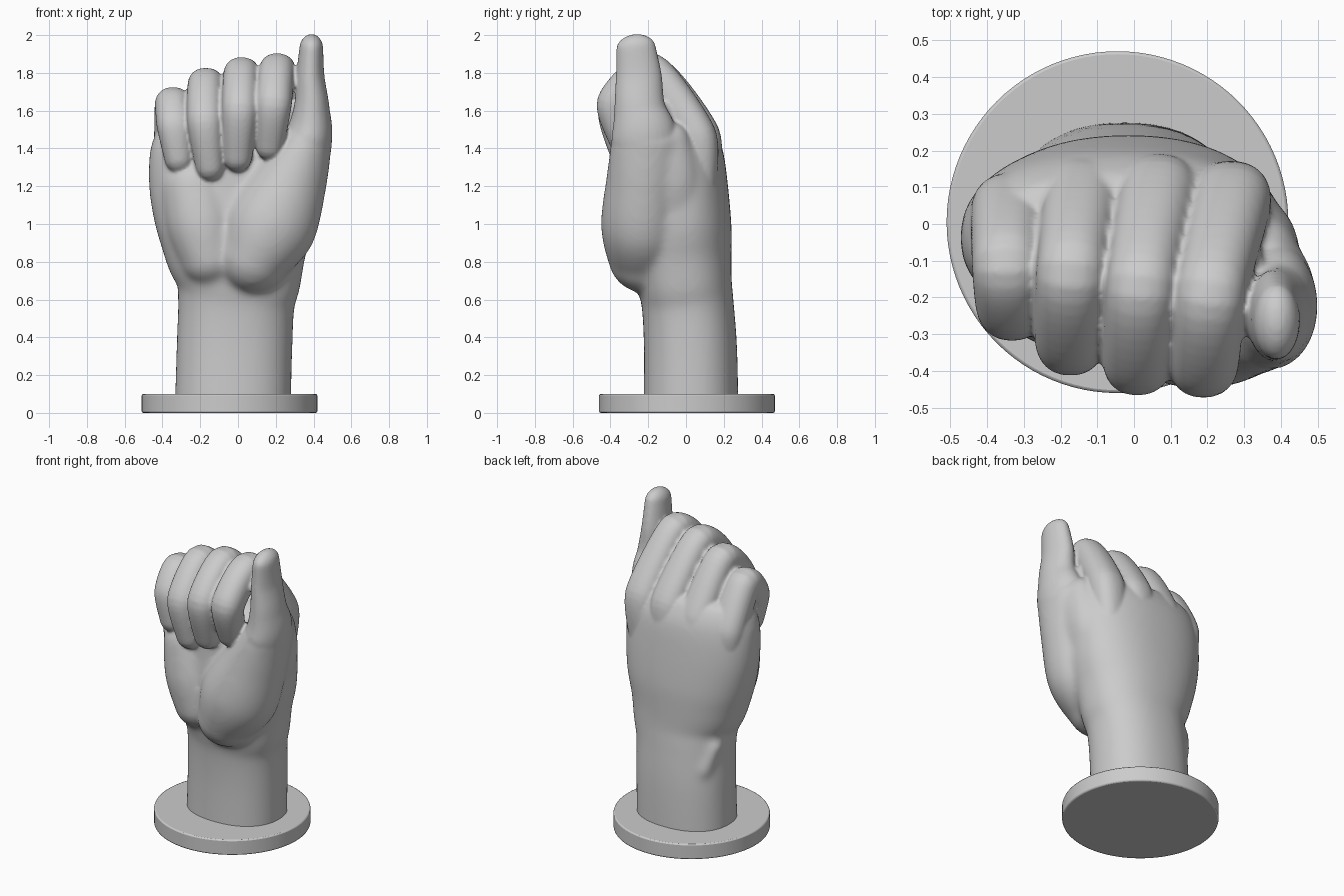
import bpy, bmesh, math
from mathutils import Vector

if "Cube" in bpy.data.objects:
    bpy.data.objects.remove(bpy.data.objects["Cube"])


def spline(pts, tight=1.0, steps=10):
    """Cardinal spline through rows of (x, y, z, half_width, half_depth)."""
    p = [pts[0]] + pts + [pts[-1]]
    out = []
    for i in range(1, len(p) - 2):
        for s in range(steps):
            t = s / steps
            row = []
            for a, b, c, d in zip(*p[i - 1:i + 3]):
                m0, m1 = tight * (c - a) / 2, tight * (d - b) / 2
                row.append((2*t**3 - 3*t*t + 1) * b + (t**3 - 2*t*t + t) * m0
                           + (3*t*t - 2*t**3) * c + (t**3 - t*t) * m1)
            out.append(row)
    return out + [list(pts[-1])]


def tube(bm, pts, caps=(0.1, 0.1), power=2.0, n=32, tight=1.0):
    """Closed rounded tube with changing oval section and domed ends."""
    rows = spline(pts, tight)
    centres = [Vector(r[:3]) for r in rows]
    tans = [(centres[min(i + 1, len(rows) - 1)] - centres[max(i - 1, 0)]).normalized()
            for i in range(len(rows))]
    rings = [(c, t, r[3], r[4]) for c, t, r in zip(centres, tans, rows)]

    def dome(ring, length, sign):
        c, t, w, d = ring
        angles = [math.radians(a) for a in (18, 36, 54, 70, 82, 88)]
        return [(c + t * sign * length * math.sin(a), t, w * math.cos(a), d * math.cos(a))
                for a in angles]
    if caps[0]:
        rings = dome(rings[0], caps[0], -1)[::-1] + rings
    if caps[1]:
        rings += dome(rings[-1], caps[1], 1)
    loops = []
    for c, t, w, d in rings:
        side = (Vector((1, 0, 0)) - t * t.x).normalized()
        up = t.cross(side)
        loop = []
        for k in range(n):
            a = 2 * math.pi * k / n
            u, v = math.cos(a), math.sin(a)
            u = math.copysign(abs(u) ** (2 / power), u)
            v = math.copysign(abs(v) ** (2 / power), v)
            loop.append(bm.verts.new(c + side * w * u + up * d * v))
        loops.append(loop)
    for a, b in zip(loops, loops[1:]):
        for k in range(n):
            bm.faces.new((a[k], a[(k + 1) % n], b[(k + 1) % n], b[k]))
    bm.faces.new(loops[0][::-1])
    bm.faces.new(loops[-1])


def fused(bm, name, voxel, iterations):
    """Object whose overlapping parts are fused into one softened skin."""
    bmesh.ops.recalc_face_normals(bm, faces=bm.faces)
    mesh = bpy.data.meshes.new(name)
    bm.to_mesh(mesh)
    bm.free()
    obj = bpy.data.objects.new(name, mesh)
    bpy.context.collection.objects.link(obj)
    remesh = obj.modifiers.new("fuse", 'REMESH')
    remesh.mode = 'VOXEL'
    remesh.voxel_size = voxel
    remesh.use_smooth_shade = True
    soften = obj.modifiers.new("soften", 'SMOOTH')
    soften.factor = 0.5
    soften.iterations = iterations
    return obj


def box_row(z, x0, x1, y0, y1):
    return ((x0 + x1) / 2, (y0 + y1) / 2, z, (x1 - x0) / 2, (y1 - y0) / 2)


palm = bmesh.new()

# forearm, wrist and back of the hand
tube(palm, [box_row(*r) for r in (
    (0.03, -.335, .28, -.225, .278),
    (0.35, -.325, .288, -.223, .27),
    (0.58, -.318, .30, -.235, .252),
    (0.70, -.335, .335, -.26, .243),
    (0.85, -.39, .37, -.29, .242),
    (1.00, -.435, .40, -.30, .24),
    (1.20, -.47, .41, -.29, .222),
    (1.38, -.468, .395, -.28, .195),
    (1.48, -.43, .36, -.25, .15))], caps=(0, 0.08), power=2.25, n=48)

# heel of the palm on the little finger side
tube(palm, [(-.15, -.16, .82, .16, .17), (-.19, -.155, 1.0, .19, .185),
            (-.23, -.14, 1.2, .18, .17)], caps=(.15, .16))

# thumb mound
tube(palm, [(.09, -.21, .83, .195, .205), (.18, -.23, 1.0, .24, .22),
            (.29, -.22, 1.25, .19, .20), (.375, -.21, 1.45, .13, .185)], caps=(.2, .1))

# web between thumb and hand
tube(palm, [(.24, -.05, .95, .11, .15), (.325, -.06, 1.22, .115, .14),
            (.34, -.09, 1.43, .11, .12)], caps=(.12, .12))

# wrist bone bump
tube(palm, [(-.24, .15, .48, .05, .055), (-.27, .10, .62, .055, .055)], caps=(.06, .06))

# soften the palm strongly first, then add the crisper digits to it
palm_form = fused(palm, "palm_form", 0.016, 18)
fist_bm = bmesh.new()
bpy.context.view_layer.update()
fist_bm.from_object(palm_form, bpy.context.evaluated_depsgraph_get())
bpy.data.objects.remove(palm_form)

# thumb
tube(fist_bm, [(.29, -.22, 1.2, .15, .15), (.372, -.22, 1.45, .127, .175),
               (.39, -.245, 1.62, .094, .135), (.383, -.25, 1.78, .075, .122),
               (.388, -.265, 1.93, .063, .105)], caps=(.1, .075))

# flesh filling the gap beside the index finger
tube(fist_bm, [(.30, -.08, 1.38, .07, .10), (.31, -.13, 1.60, .05, .07)], caps=(.08, .06))

# curled fingers: buried root, knuckle, bend, front bend, tip
fingers = [
    [(.25, .07, 1.2), (.265, .06, 1.47), (.21, -.185, 1.805), (.19, -.372, 1.64), (.17, -.31, 1.43)],
    [(.07, .09, 1.2), (.065, .08, 1.47), (.02, -.165, 1.785), (.01, -.365, 1.61), (.0, -.31, 1.37)],
    [(-.13, .09, 1.2), (-.14, .075, 1.43), (-.17, -.13, 1.73), (-.175, -.31, 1.55), (-.15, -.28, 1.32)],
    [(-.32, .03, 1.15), (-.335, .035, 1.38), (-.345, -.11, 1.625), (-.335, -.215, 1.52), (-.315, -.215, 1.36)],
]
radii = [(.09, .09), (.108, .10), (.096, .10), (.095, .10), (.078, .09)]
for path in fingers:
    tube(fist_bm, [p + r for p, r in zip(path, radii)], caps=(.1, .095), power=2.25, tight=.65)

fused(fist_bm, "fist", 0.01, 5)

# round base plate
bpy.ops.mesh.primitive_cylinder_add(vertices=96, radius=0.465, depth=0.1,
                                    location=(-0.045, 0.005, 0.05))
base = bpy.context.object
base.name = "base_plate"
bevel = base.modifiers.new("edge", 'BEVEL')
bevel.width = 0.008
bevel.segments = 2
bevel.limit_method = 'ANGLE'
bpy.ops.object.shade_smooth_by_angle(angle=math.radians(35))
